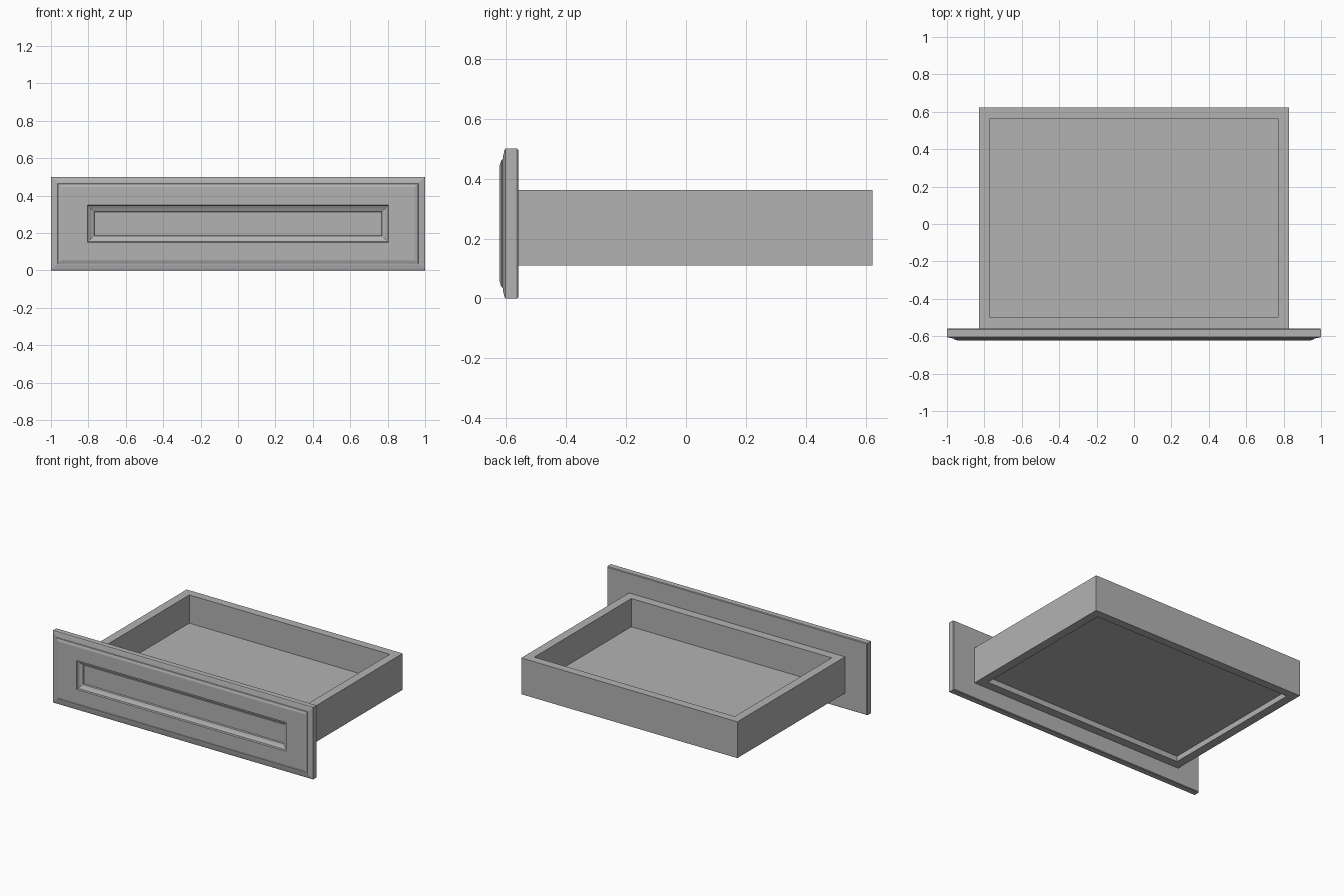
import bpy, bmesh

if "Cube" in bpy.data.objects:
    bpy.data.objects.remove(bpy.data.objects["Cube"])

grey = bpy.data.materials.new("plain grey")
grey.use_nodes = True
colour = (0.45, 0.45, 0.45, 1)
grey.diffuse_color = colour
grey.node_tree.nodes["Principled BSDF"].inputs["Base Color"].default_value = colour


def finish(name, bm):
    bmesh.ops.recalc_face_normals(bm, faces=bm.faces)
    mesh = bpy.data.meshes.new(name)
    bm.to_mesh(mesh)
    bm.free()
    mesh.materials.append(grey)
    obj = bpy.data.objects.new(name, mesh)
    bpy.context.collection.objects.link(obj)
    return obj


def loft(bm, rings, closed=False):
    """Join rings of points with quads; cap the ends or close the loop."""
    loops = [[bm.verts.new(p) for p in ring] for ring in rings]
    pairs = list(zip(loops, loops[1:]))
    if closed:
        pairs.append((loops[-1], loops[0]))
    else:
        bm.faces.new(loops[0])
        bm.faces.new(loops[-1])
    for a, b in pairs:
        for i in range(4):
            j = (i + 1) % 4
            bm.faces.new((a[i], a[j], b[j], b[i]))


def upright_ring(hx, hz, y, mid=0.25):
    return [(sx * hx, y, mid + sz * hz) for sx, sz in ((-1, -1), (1, -1), (1, 1), (-1, 1))]


def flat_ring(hx, y0, y1, z):
    return [(-hx, y0, z), (hx, y0, z), (hx, y1, z), (-hx, y1, z)]


# Drawer front: moulded outer edge, raised field, stepped recessed centre
edge = [(0.004, -0.56), (0, -0.565), (0, -0.603), (0.004, -0.606), (0.027, -0.611),
        (0.036, -0.612), (0.038, -0.616), (0.045, -0.619), (0.055, -0.622)]
centre = [(0, -0.622), (0.004, -0.613), (0.012, -0.611), (0.016, -0.607),
          (0.028, -0.601), (0.034, -0.599), (0.038, -0.592)]
rings = [upright_ring(1 - i, 0.25 - i, y) for i, y in edge]
rings += [upright_ring(0.805 - i, 0.1 - i, y) for i, y in centre]
bm = bmesh.new()
loft(bm, rings)
finish("drawer_front", bm)

# Four mitred walls of the drawer box
outer, inner = (0.83, -0.56, 0.622), (0.77, -0.5, 0.565)
low, high = 0.11, 0.362
bm = bmesh.new()
loft(bm, [flat_ring(*outer, low), flat_ring(*outer, high),
          flat_ring(*inner, high), flat_ring(*inner, low)], closed=True)
finish("drawer_walls", bm)

# Bottom board set up inside the walls
bm = bmesh.new()
loft(bm, [flat_ring(*inner, 0.148), flat_ring(*inner, 0.166)])
finish("drawer_bottom", bm)
